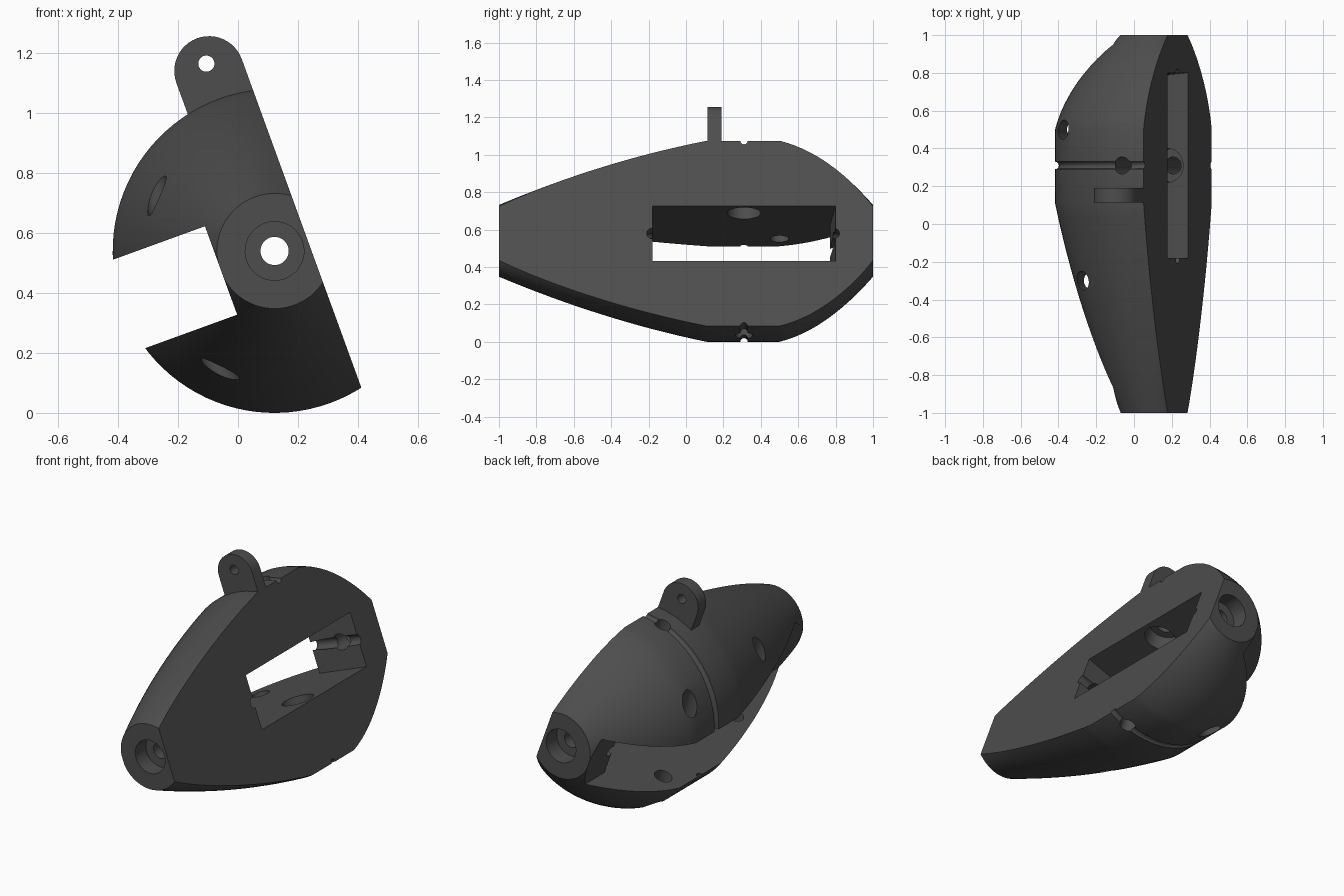
import bpy, bmesh, math
from mathutils import Matrix, Vector

if "Cube" in bpy.data.objects:
    bpy.data.objects.remove(bpy.data.objects["Cube"], do_unlink=True)

grey = bpy.data.materials.new("dark_grey")
grey.use_nodes = True
colour = (0.075, 0.075, 0.075, 1)
grey.diffuse_color = colour
grey.node_tree.nodes["Principled BSDF"].inputs["Base Color"].default_value = colour

# Local frame: x = flat face normal, y = pod axis, z = along the flat face
PLACE = Matrix.Translation((0.122, 0, 0.54)) @ Matrix.Rotation(math.radians(-20), 4, 'Y')
FLAT, HALF, BACK, RING_Y = 0.116, 0.157, -0.19, 0.31


def finish(bm, name):
    bmesh.ops.recalc_face_normals(bm, faces=bm.faces)
    mesh = bpy.data.meshes.new(name)
    bm.to_mesh(mesh)
    bm.free()
    mesh.materials.append(grey)
    ob = bpy.data.objects.new(name, mesh)
    bpy.context.collection.objects.link(ob)
    return ob


def prism(name, points, direction):
    """Extrude a closed planar outline along a direction."""
    bm = bmesh.new()
    face = bm.faces.new([bm.verts.new(p) for p in points])
    top = bmesh.ops.extrude_face_region(bm, geom=[face])["geom"]
    bmesh.ops.translate(bm, vec=direction,
                        verts=[g for g in top if isinstance(g, bmesh.types.BMVert)])
    return finish(bm, name)


def lathe(name, profile, steps=96, closed=False):
    """Revolve (y, radius) points about the y axis."""
    bm = bmesh.new()
    rings = []
    for y, r in profile:
        angles = [2 * math.pi * i / steps for i in range(steps)]
        rings.append([bm.verts.new((r * math.cos(a), y, r * math.sin(a))) for a in angles])
    pairs = list(zip(rings, rings[1:]))
    if closed:
        pairs.append((rings[-1], rings[0]))
    else:
        bm.faces.new(rings[0])
        bm.faces.new(rings[-1])
    for a, b in pairs:
        for i in range(steps):
            j = (i + 1) % steps
            bm.faces.new((a[i], a[j], b[j], b[i]))
    return finish(bm, name)


def rod(name, start, end, radius):
    """Cylinder between two points."""
    start, end = Vector(start), Vector(end)
    axis = end - start
    bm = bmesh.new()
    spin = axis.to_track_quat('Z', 'Y').to_matrix().to_4x4()
    bmesh.ops.create_cone(bm, cap_ends=True, segments=40, radius1=radius, radius2=radius,
                          depth=axis.length,
                          matrix=Matrix.Translation((start + end) / 2) @ spin)
    return finish(bm, name)


def cut(ob, cutters):
    for c in cutters:
        m = ob.modifiers.new(c.name, 'BOOLEAN')
        m.operation, m.solver, m.object = 'DIFFERENCE', 'EXACT', c
    bpy.context.view_layer.update()
    graph = bpy.context.evaluated_depsgraph_get()
    mesh = bpy.data.meshes.new_from_object(ob.evaluated_get(graph))
    ob.modifiers.clear()
    ob.data = mesh
    for c in cutters:
        bpy.data.objects.remove(c, do_unlink=True)


# Pod body: long nose, short straight waist, blunt tail
profile = []
for i in range(17):
    t = 1.11 * i / 16
    profile.append((t - 1, 0.192 + 0.42 * t - 0.096 * t * t))
for i in range(13):
    t = 0.5 * i / 12
    profile.append((0.5 + t, 0.54 - 0.25 * t - 0.892 * t * t))
body = lathe("pod_body", profile)

# Flat face, open slot on the round side, and the pocket joining them
cutters = [
    prism("flat_cut", [(FLAT, -2, -1), (FLAT, 2, -1), (FLAT, 2, 1), (FLAT, -2, 1)], (1, 0, 0)),
    prism("slot_cut", [(-1, -2, -HALF), (BACK, -2, -HALF), (BACK, -2, HALF), (-1, -2, HALF)],
          (0, 4, 0)),
    prism("pocket_cut", [(-0.25, -0.18, -HALF), (0.2, -0.18, -HALF), (0.2, 0.8, -HALF),
                         (FLAT, 0.8, -HALF), (BACK, 0.77, -HALF), (-0.25, 0.77, -HALF)],
          (0, 0, 2 * HALF)),
]

# Cord groove around the waist
groove = [(RING_Y + 0.02 * math.sin(a), 0.54 + 0.02 * math.cos(a))
          for a in [2 * math.pi * i / 12 for i in range(12)]]
cutters.append(lathe("groove_cut", groove, closed=True))

# Bore along the axis with a counterbore at each end
cutters.append(rod("axis_bore", (0, -1.5, 0), (0, 1.5, 0), 0.047))
for s in (-1, 1):
    cutters.append(rod("end_counterbore", (0, 0.9 * s, 0), (0, 1.2 * s, 0), 0.098))

# Cross bore with counterbores in the pocket walls
cutters.append(rod("cross_bore", (0, RING_Y, -1), (0, RING_Y, 1), 0.045))
for s in (-1, 1):
    cutters.append(rod("pocket_counterbore", (0, RING_Y, 0.1 * s), (0, RING_Y, 0.25 * s), 0.09))

# Side bores through both slot lips, and grooves in the pocket ends
for x, y in ((-0.4, 0.5), (-0.305, -0.3)):
    cutters.append(rod("lip_bore", (x, y, -1), (x, y, 1), 0.05))
for y in (-0.18, 0.79):
    cutters.append(rod("pocket_end_groove", (-0.5, y, 0), (0.5, y, 0), 0.03))
cut(body, cutters)

# Hanging lug: round-topped plate with an eye
y0, y1 = 0.115, 0.19
outline = [(-FLAT, y0, 0.47), (FLAT, y0, 0.47)]
for i in range(25):
    a = math.pi * i / 24
    outline.append((FLAT * math.cos(a), y0, 0.639 + FLAT * math.sin(a)))
lug = prism("hanging_lug", outline, (0, y1 - y0, 0))
cut(lug, [rod("lug_eye", (0, 0, 0.665), (0, 0.4, 0.665), 0.027)])

# Tilt into place and shade
bpy.ops.object.select_all(action='DESELECT')
for ob in (body, lug):
    ob.data.transform(PLACE)
    ob.select_set(True)
bpy.context.view_layer.objects.active = body
bpy.ops.object.shade_smooth_by_angle(angle=math.radians(30))
